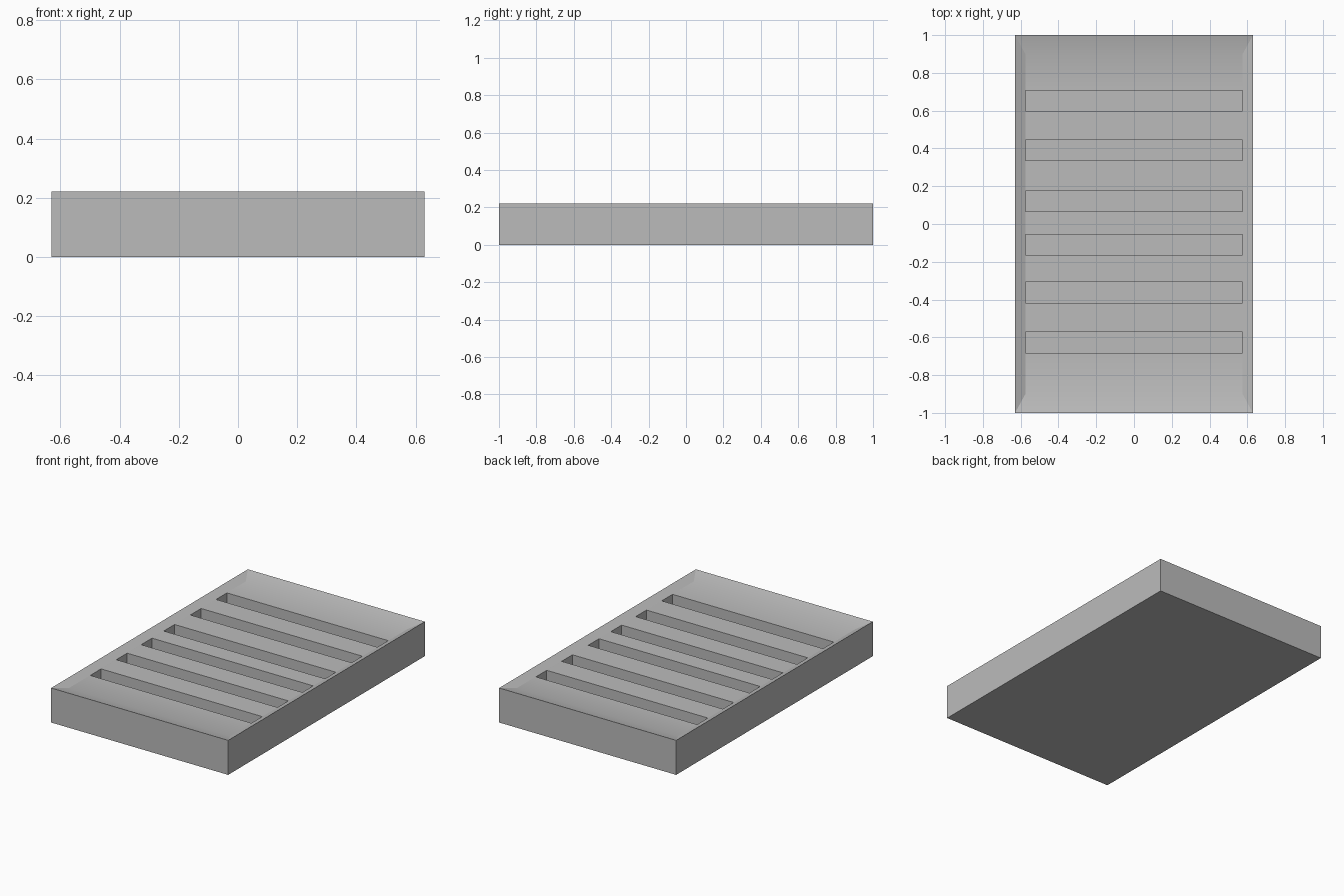
import bpy
import bmesh
from math import radians
from mathutils import Matrix

if "Cube" in bpy.data.objects:
    bpy.data.objects.remove(bpy.data.objects["Cube"], do_unlink=True)

HEIGHT = 0.222
FLOOR = 0.197          # dished top surface
SLOT_BOTTOM = 0.05
SLOT_LENGTH = 1.148
SLOT_WIDTH = 0.11
SLOT_CENTRES = (-0.628, -0.363, -0.11, 0.12, 0.39, 0.652)

grey = bpy.data.materials.new("plain grey")
grey.use_nodes = True
colour = (0.5, 0.5, 0.5, 1)
grey.diffuse_color = colour
grey.node_tree.nodes["Principled BSDF"].inputs["Base Color"].default_value = colour


def make_object(name, bm):
    bmesh.ops.recalc_face_normals(bm, faces=bm.faces)
    mesh = bpy.data.meshes.new(name)
    bm.to_mesh(mesh)
    bm.free()
    mesh.materials.append(grey)
    obj = bpy.data.objects.new(name, mesh)
    bpy.context.collection.objects.link(obj)
    return obj


def ring(bm, half_x, half_y, z):
    return [bm.verts.new((sx * half_x, sy * half_y, z))
            for sx, sy in ((-1, -1), (1, -1), (1, 1), (-1, 1))]


# Tray body: block with a shallow sloped dish in the top
bm = bmesh.new()
rings = [ring(bm, 0.63, 1, 0), ring(bm, 0.63, 1, HEIGHT), ring(bm, 0.575, 0.9, FLOOR)]
bm.faces.new(rings[0])
bm.faces.new(rings[-1])
for low, high in zip(rings, rings[1:]):
    for i in range(4):
        j = (i + 1) % 4
        bm.faces.new((low[i], low[j], high[j], high[i]))
tray = make_object("slotted_tray", bm)

# Six slots across the dish
bm = bmesh.new()
slot_height = 0.3
for y in SLOT_CENTRES:
    place = Matrix.Translation((0, y, SLOT_BOTTOM + slot_height / 2))
    size = Matrix.Diagonal((SLOT_LENGTH, SLOT_WIDTH, slot_height, 1))
    bmesh.ops.create_cube(bm, size=1, matrix=place @ size)
cutter = make_object("slot_cutter", bm)
cutter.hide_render = True

cut = tray.modifiers.new("slots", "BOOLEAN")
cut.operation = "DIFFERENCE"
cut.solver = "EXACT"
cut.object = cutter
bpy.ops.object.select_all(action="DESELECT")
bpy.context.view_layer.objects.active = tray
tray.select_set(True)
bpy.ops.object.modifier_apply(modifier=cut.name)
bpy.data.objects.remove(cutter, do_unlink=True)

# Soft blend at the dish ends, crisp edges elsewhere
bpy.ops.object.shade_smooth_by_angle(angle=radians(20))
